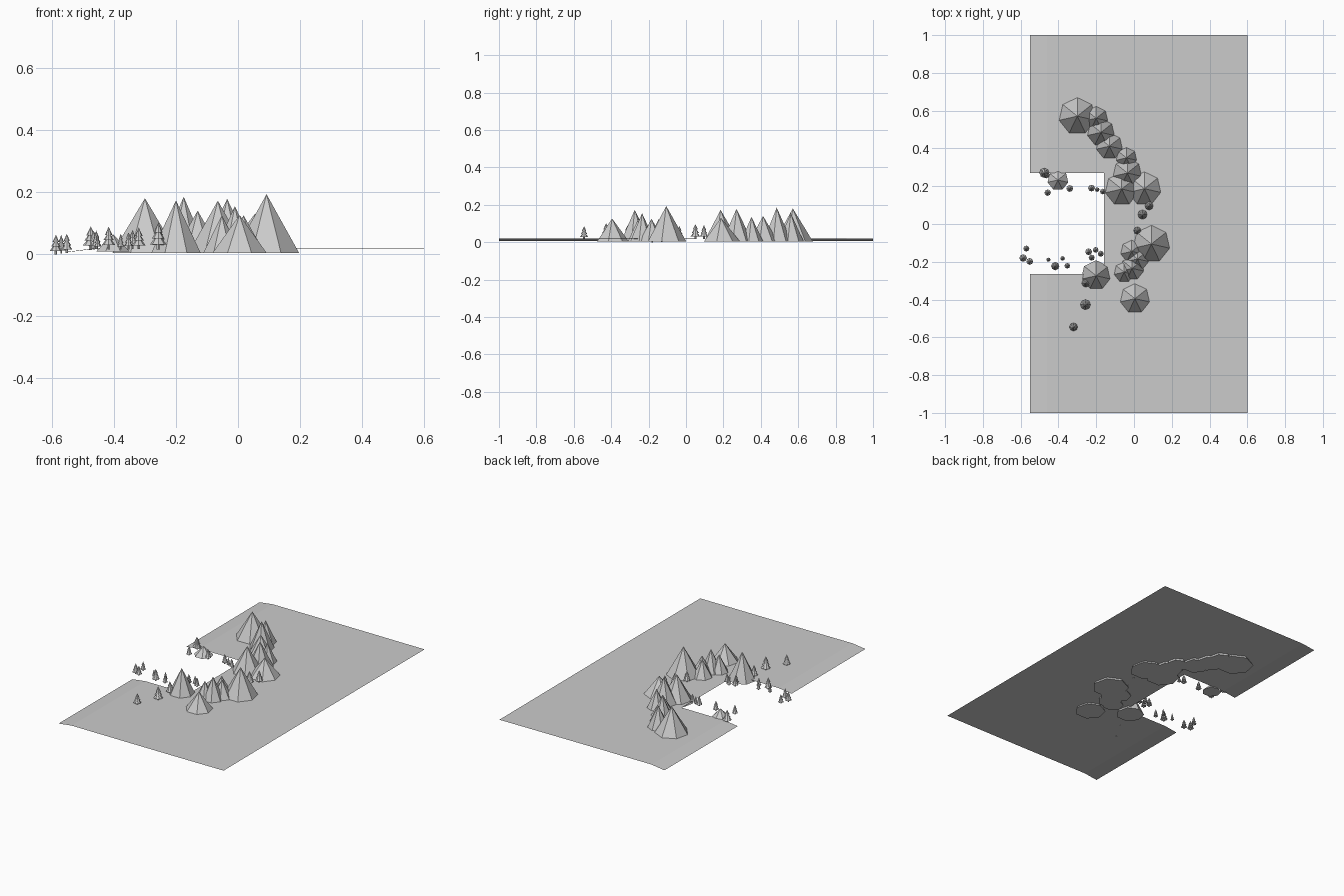
import bpy, bmesh, math


def ground_z(x, y):
    """Gently rolling plain that dips towards the shore on the left."""
    dip = max(0.0, -0.46 - x) * 0.13
    return 0.0185 - dip + 0.001 * math.sin(3 * x + 2 * y)


def finish(bm, name):
    mesh = bpy.data.meshes.new(name)
    bm.to_mesh(mesh)
    bm.free()
    ob = bpy.data.objects.new(name, mesh)
    bpy.context.collection.objects.link(ob)
    return ob


def cone(bm, x, y, z, r, h, n=7, top=0.0):
    """Capped cone with its first corner pointing to +y."""
    def ring(rad, zz):
        return [bm.verts.new((x - rad * math.sin(math.tau * i / n),
                              y + rad * math.cos(math.tau * i / n), zz)) for i in range(n)]
    base = ring(r, z)
    bm.faces.new(base[::-1])
    if top:
        upper = ring(top, z + h)
        bm.faces.new(upper)
        for i in range(n):
            j = (i + 1) % n
            bm.faces.new((base[i], base[j], upper[j], upper[i]))
    else:
        tip = bm.verts.new((x, y, z + h))
        for i in range(n):
            bm.faces.new((base[i], base[(i + 1) % n], tip))


# ground sheet with a rectangular bay cut into the left side
xs = [-0.55, -0.505, -0.46, -0.36, -0.26, -0.16, 0.0, 0.15, 0.3, 0.45, 0.6]
ys = [-1, -0.8, -0.6, -0.43, -0.265, -0.13, 0, 0.13, 0.27, 0.43, 0.6, 0.8, 1]
bm = bmesh.new()
grid = [[bm.verts.new((x, y, ground_z(x, y))) for x in xs] for y in ys]
for j in range(len(ys) - 1):
    for i in range(len(xs) - 1):
        if xs[i + 1] <= -0.16 and ys[j] >= -0.265 and ys[j + 1] <= 0.27:
            continue
        bm.faces.new((grid[j][i], grid[j][i + 1], grid[j + 1][i + 1], grid[j + 1][i]))
bmesh.ops.delete(bm, geom=[v for v in bm.verts if not v.link_faces], context='VERTS')
finish(bm, "ground")


# mountain ridges: x, y, radius, peak height
north = [(-0.30, 0.571, 0.108, 0.18), (-0.20, 0.56, 0.07, 0.155),
         (-0.175, 0.485, 0.08, 0.185), (-0.13, 0.412, 0.08, 0.14),
         (-0.04, 0.35, 0.063, 0.135), (-0.035, 0.27, 0.085, 0.178),
         (-0.065, 0.185, 0.098, 0.172), (0.055, 0.187, 0.102, 0.13)]
south = [(0.092, -0.106, 0.108, 0.193), (-0.012, -0.145, 0.068, 0.125),
         (0.018, -0.185, 0.07, 0.125), (-0.01, -0.235, 0.07, 0.155),
         (-0.052, -0.255, 0.062, 0.125), (-0.20, -0.274, 0.082, 0.173),
         (0.005, -0.395, 0.09, 0.126)]
for name, peaks in (("north_ridge", north), ("south_ridge", south)):
    bm = bmesh.new()
    for x, y, r, h in peaks:
        cone(bm, x, y, 0.003, r, h - 0.003)
    finish(bm, name)

# low hill at the bay
bm = bmesh.new()
cone(bm, -0.403, 0.233, 0.008, 0.056, 0.056)
finish(bm, "shore_hill")


# pine trees: trunk plus three stacked tiers
def tree(bm, x, y, r, h):
    z = ground_z(x, y) - 0.002
    cone(bm, x, y, z, r * 0.22, h * 0.25, 6, r * 0.22)
    for start, rad, tall in ((0.18, 1.0, 0.42), (0.40, 0.78, 0.36), (0.62, 0.55, 0.38)):
        cone(bm, x, y, z + start * h, r * rad, tall * h, 8)


trees = [(-0.475, 0.27, 0.026, 0.075), (-0.465, 0.26, 0.018, 0.06),
         (-0.457, 0.166, 0.017, 0.06), (-0.34, 0.188, 0.018, 0.062),
         (-0.225, 0.19, 0.018, 0.062), (-0.195, 0.182, 0.012, 0.05),
         (-0.165, 0.172, 0.015, 0.055), (0.08, 0.096, 0.022, 0.075),
         (0.045, 0.05, 0.025, 0.08), (0.018, -0.035, 0.02, 0.07),
         (-0.57, -0.13, 0.016, 0.06), (-0.587, -0.18, 0.02, 0.063),
         (-0.552, -0.198, 0.018, 0.062), (-0.453, -0.189, 0.011, 0.05),
         (-0.417, -0.223, 0.022, 0.073), (-0.378, -0.182, 0.012, 0.05),
         (-0.353, -0.221, 0.015, 0.055), (-0.24, -0.147, 0.018, 0.06),
         (-0.203, -0.137, 0.015, 0.055), (-0.224, -0.178, 0.016, 0.06),
         (-0.176, -0.157, 0.016, 0.06), (-0.255, -0.313, 0.022, 0.075),
         (-0.257, -0.427, 0.027, 0.086), (-0.32, -0.545, 0.022, 0.07)]
for i, t in enumerate(trees):
    bm = bmesh.new()
    tree(bm, *t)
    finish(bm, f"pine_tree_{i + 1:02d}")
